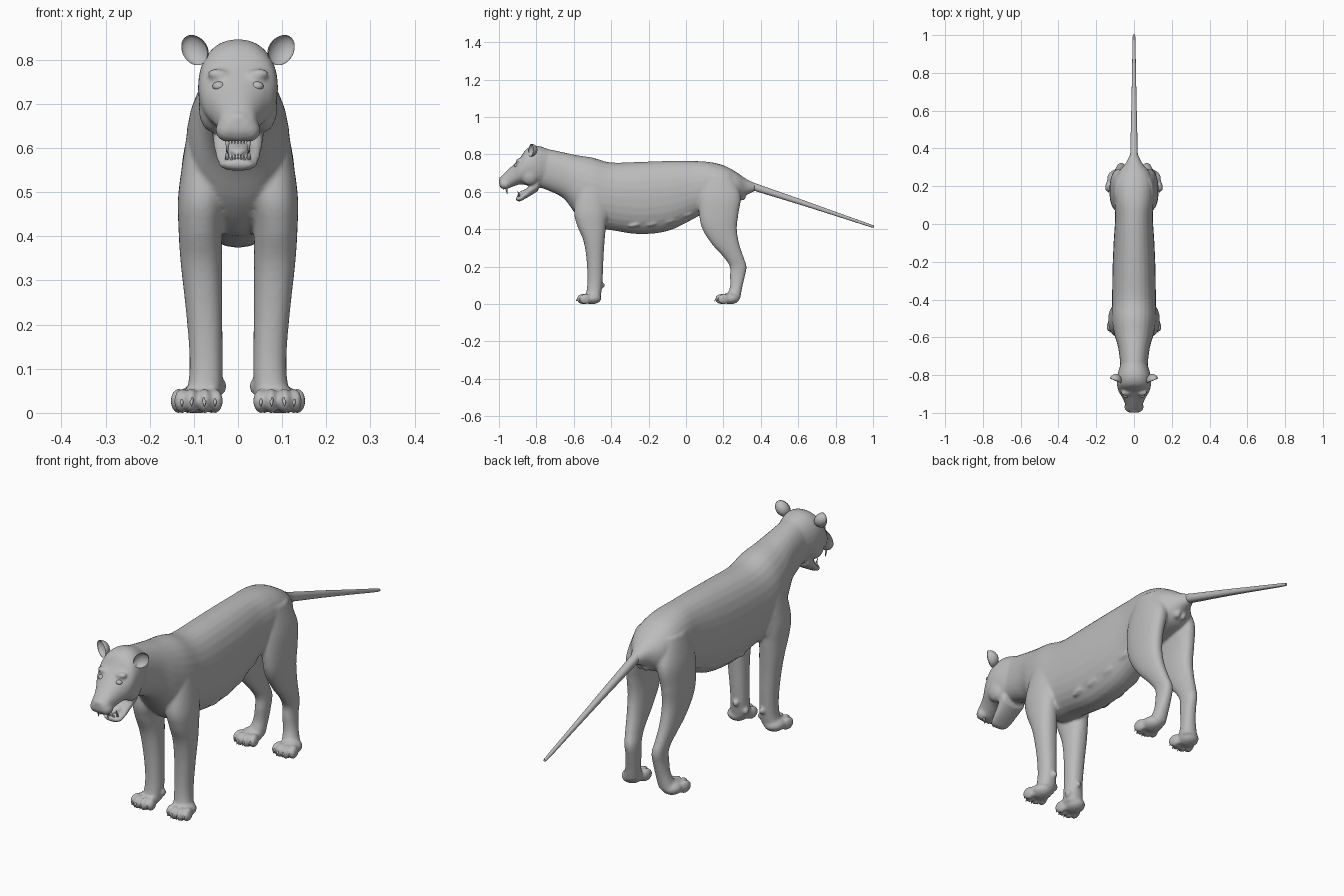
import bpy
import bmesh
import math
from mathutils import Vector, Matrix, Euler

cube = bpy.data.objects.get("Cube")
if cube:
    bpy.data.objects.remove(cube)

GREY = (0.5, 0.5, 0.5, 1)
hide = bpy.data.materials.new("plain grey")
hide.use_nodes = True
hide.diffuse_color = GREY
hide.node_tree.nodes["Principled BSDF"].inputs["Base Color"].default_value = GREY


def finish(bm, name):
    """Turn a bmesh into a smooth, coloured object."""
    bmesh.ops.recalc_face_normals(bm, faces=bm.faces)
    for f in bm.faces:
        f.smooth = True
    mesh = bpy.data.meshes.new(name)
    bm.to_mesh(mesh)
    bm.free()
    mesh.materials.append(hide)
    ob = bpy.data.objects.new(name, mesh)
    bpy.context.collection.objects.link(ob)
    return ob


def spline(rows, steps=5):
    """Catmull-Rom interpolation of station rows."""
    rows = [Vector(r) for r in rows]
    out = []
    for i in range(len(rows) - 1):
        b, c = rows[i], rows[i + 1]
        a = rows[max(i - 1, 0)]
        d = rows[min(i + 2, len(rows) - 1)]
        for k in range(steps):
            t = k / steps
            out.append(b + (c - a) * (t / 2) + (a * 2 - b * 5 + c * 4 - d) * (t * t / 2)
                       + (b * 3 - a - c * 3 + d) * (t ** 3 / 2))
    return out + [rows[-1]]


def skin(bm, rings):
    loops = [[bm.verts.new(p) for p in ring] for ring in rings]
    n = len(loops[0])
    for lo, hi in zip(loops, loops[1:]):
        for i in range(n):
            bm.faces.new((lo[i], lo[(i + 1) % n], hi[(i + 1) % n], hi[i]))
    bm.faces.new(loops[0])
    bm.faces.new(loops[-1][::-1])


def circle(n=28, power=0.9):
    for i in range(n):
        a = math.tau * i / n
        c, s = math.cos(a), math.sin(a)
        yield (math.copysign(abs(c) ** power, c), math.copysign(abs(s) ** power, s))


def loft_along(bm, rows):
    """Upright rings: y, top, bottom, half width."""
    skin(bm, [[(c * w, y, (t + b) / 2 + s * (t - b) / 2) for c, s in circle()]
              for y, t, b, w in spline(rows)])


def loft_up(bm, rows, side):
    """Level rings: z, x, y, half width, half depth."""
    skin(bm, [[(side * x + c * rx, y + s * ry, z) for c, s in circle()]
              for z, x, y, rx, ry in spline(rows)])


def blob(bm, loc, size, rot=(0, 0, 0)):
    mat = Matrix.LocRotScale(Vector(loc), Euler(rot), Vector(size))
    bmesh.ops.create_uvsphere(bm, u_segments=24, v_segments=14, radius=1, matrix=mat)


def spike(bm, base, tip, radius):
    base, tip = Vector(base), Vector(tip)
    d = tip - base
    mat = Matrix.Translation((base + tip) / 2) @ d.to_track_quat('Z', 'Y').to_matrix().to_4x4()
    bmesh.ops.create_cone(bm, cap_ends=True, segments=10, radius1=radius,
                          radius2=radius * 0.15, depth=d.length, matrix=mat)


body = bmesh.new()
claws = bmesh.new()
teeth = bmesh.new()

# Neck, trunk and rump
loft_along(body, [
    (-.80, .84, .63, .07), (-.72, .825, .60, .075), (-.65, .81, .56, .085),
    (-.58, .795, .47, .105), (-.50, .783, .41, .118), (-.40, .757, .395, .116),
    (-.25, .76, .374, .114), (-.10, .765, .39, .108), (.03, .765, .45, .1),
    (.12, .76, .50, .104), (.20, .742, .52, .103), (.27, .705, .54, .085),
    (.32, .67, .58, .045), (.37, .645, .605, .02)])

# Skull and muzzle
loft_along(body, [
    (-.74, .83, .64, .07), (-.80, .847, .63, .088), (-.85, .832, .635, .09),
    (-.885, .785, .64, .082), (-.92, .748, .63, .062), (-.955, .715, .617, .047),
    (-.985, .685, .617, .04), (-.999, .665, .637, .022)])

# Open lower jaw
loft_along(body, [
    (-.79, .68, .605, .06), (-.83, .645, .58, .056), (-.86, .606, .563, .051),
    (-.89, .578, .548, .043), (-.91, .574, .556, .028)])
blob(body, (0, -.86, .603), (.026, .045, .01), (.35, 0, 0))
blob(body, (0, -.988, .668), (.022, .013, .012))

FRONT_LEG = [
    (.64, .07, -.5, .045, .07), (.50, .08, -.51, .055, .088), (.42, .085, -.505, .05, .077),
    (.34, .083, -.492, .047, .057), (.25, .078, -.487, .042, .046),
    (.15, .073, -.486, .038, .041), (.08, .073, -.49, .038, .04), (.03, .08, -.5, .042, .042)]
HIND_LEG = [
    (.69, .055, .17, .045, .08), (.58, .075, .18, .05, .112), (.48, .085, .175, .045, .105),
    (.40, .085, .18, .042, .092), (.32, .082, .212, .036, .073), (.25, .075, .255, .03, .053),
    (.20, .068, .279, .028, .045), (.15, .068, .275, .028, .04),
    (.09, .075, .268, .03, .033), (.03, .088, .25, .038, .04)]
TOES = [(-.038, .012), (-.014, 0), (.015, 0), (.037, .014)]

for s in (1, -1):
    # Legs with shoulder and dewclaw pads
    loft_up(body, FRONT_LEG, s)
    loft_up(body, HIND_LEG, s)
    blob(body, (s * .08, -.5, .56), (.045, .085, .17), (.15, s * -.12, 0))
    blob(body, (s * .065, -.445, .1), (.013, .012, .013))
    blob(body, (s * .037, -.48, .06), (.012, .016, .016))

    # Paws: pad, four toes and claws
    for y, x in ((-.515, .09), (.225, .098)):
        blob(body, (s * x, y + .012, .03), (.045, .05, .031))
        for dx, dy in TOES:
            toe = Vector((s * (x + dx), y - .036 + dy, .027))
            blob(body, toe, (.0165, .033, .028), (0, 0, s * dx * 6))
            spike(claws, toe + Vector((0, -.024, .004)), toe + Vector((0, -.038, -.012)), .006)

    # Cheek, brow, lip and eyelids
    blob(body, (s * .055, -.835, .69), (.034, .05, .055))
    blob(body, (s * .042, -.893, .765), (.028, .016, .014), (0, s * -.2, 0))
    blob(body, (s * .043, -.908, .727), (.018, .012, .006), (0, s * -.2, 0))
    blob(body, (s * .024, -.968, .641), (.027, .029, .027))

    # Loose belly folds
    for y, z, x in ((-.27, .425, .078), (-.18, .43, .075), (-.09, .445, .07), (0, .478, .064)):
        blob(body, (s * x, y, z), (.013, .038, .012), (.25, 0, 0))

    # Testicles
    blob(body, (s * .014, .30, .575), (.017, .02, .022))

    # Canine teeth
    spike(teeth, (s * .024, -.962, .625), (s * .024, -.956, .588), .007)
    spike(teeth, (s * .024, -.888, .57), (s * .025, -.9, .604), .006)

    # Eyes
    eye = bmesh.new()
    blob(eye, (s * .043, -.906, .74), (.015, .014, .011))
    finish(eye, "eye_left" if s > 0 else "eye_right")

    # Cupped ears: the front half of a ball folded into the back half
    ear = bmesh.new()
    bmesh.ops.create_uvsphere(ear, u_segments=28, v_segments=18, radius=1)
    for v in ear.verts:
        if v.co.y < 0:
            v.co.y *= -.6
    ear.transform(Matrix.LocRotScale(Vector((s * .099, -.83, .822)),
                                     Euler((0, s * .65, s * .4)), Vector((.029, .036, .037))))
    finish(ear, "ear_left" if s > 0 else "ear_right")

# Row of incisors on each jaw
for i in range(-2, 3):
    x = i * .007
    spike(teeth, (x, -.978, .625), (x, -.976, .609), .004)
    spike(teeth, (x, -.9, .568), (x, -.903, .585), .004)

finish(claws, "claws")
finish(teeth, "teeth")

# Fuse the body masses into one soft skin
skin_ob = finish(body, "body")
remesh = skin_ob.modifiers.new("fuse", 'REMESH')
remesh.mode = 'VOXEL'
remesh.voxel_size = .006
remesh.use_smooth_shade = True
soften = skin_ob.modifiers.new("soften", 'SMOOTH')
soften.factor = .5
soften.iterations = 6
bpy.context.view_layer.objects.active = skin_ob
for m in ("fuse", "soften"):
    bpy.ops.object.modifier_apply(modifier=m)

# Tail
tail = bmesh.new()
loft_along(tail, [
    (.29, .68, .63, .022), (.37, .646, .604, .02), (.60, .565, .534, .0145),
    (.80, .493, .471, .0105), (.985, .427, .412, .007), (1, .42, .413, .003)])
finish(tail, "tail")
